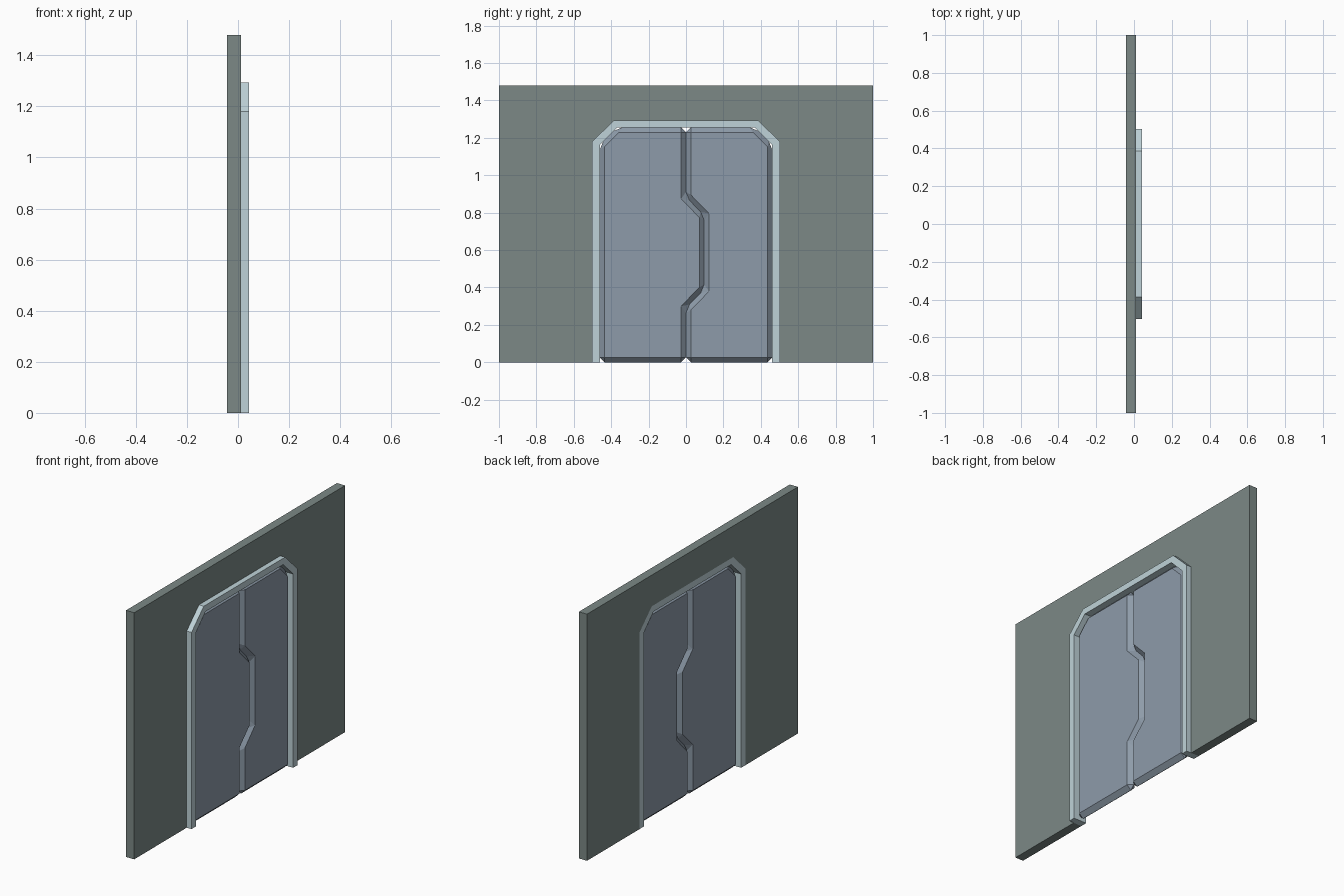
import bpy, bmesh

if "Cube" in bpy.data.objects:
    bpy.data.objects.remove(bpy.data.objects["Cube"])

DEPTH = 0.043          # half of the full depth
WALL_FRONT = 0.011
DOOR_HALF = 0.027


def material(name, rgb):
    m = bpy.data.materials.new(name)
    m.diffuse_color = (*rgb, 1)
    m.use_nodes = True
    m.node_tree.nodes["Principled BSDF"].inputs["Base Color"].default_value = m.diffuse_color
    return m


def prism(name, outline, x0, x1, mat, bevel=0):
    """Extrude a (y, z) outline from x0 to x1, optionally bevelling every edge."""
    bm = bmesh.new()
    face = bm.faces.new([bm.verts.new((x0, y, z)) for y, z in outline])
    ext = bmesh.ops.extrude_face_region(bm, geom=[face], use_keep_orig=True)
    moved = [v for v in ext["geom"] if isinstance(v, bmesh.types.BMVert)]
    bmesh.ops.translate(bm, verts=moved, vec=(x1 - x0, 0, 0))
    bmesh.ops.recalc_face_normals(bm, faces=bm.faces)
    if bevel:
        bmesh.ops.bevel(bm, geom=bm.edges[:], offset=bevel, offset_type='OFFSET',
                        segments=1, profile=0.5, affect='EDGES', clamp_overlap=False)
        bmesh.ops.recalc_face_normals(bm, faces=bm.faces)
    me = bpy.data.meshes.new(name)
    bm.to_mesh(me)
    bm.free()
    me.materials.append(mat)
    ob = bpy.data.objects.new(name, me)
    bpy.context.collection.objects.link(ob)
    return ob


def arch(half, kink, top_half, top):
    """Door-shaped arch with cut corners, from bottom -y to bottom +y."""
    left = [(-half, 0), (-half, kink), (-top_half, top)]
    return left + [(-y, z) for y, z in reversed(left)]


wall_mat = material("wall_grey", (0.20, 0.25, 0.24))
frame_mat = material("frame_pale", (0.52, 0.65, 0.69))
door_mat = material("door_blue_grey", (0.27, 0.33, 0.40))

outer = arch(0.502, 1.18, 0.386, 1.293)
inner = arch(0.461, 1.163, 0.369, 1.255)

# Wall with the opening cut into its lower edge
prism("wall", [(-1, 0), (-1, 1.48), (1, 1.48), (1, 0)] + outer[::-1],
      -DEPTH, WALL_FRONT, wall_mat)

# Door frame, flush at the back and standing proud at the front
prism("door_frame", outer + inner[::-1], -DEPTH, DEPTH, frame_mat)

# Two sliding leaves meeting on a stepped seam, bevelled on all edges
seam = [(0, 0), (0, 0.29), (0.097, 0.39), (0.097, 0.785), (0, 0.885), (0, 1.255)]
prism("door_leaf_left", inner[:3] + seam[::-1], -DOOR_HALF, DOOR_HALF, door_mat, 0.026)
prism("door_leaf_right", seam + inner[3:], -DOOR_HALF, DOOR_HALF, door_mat, 0.026)
